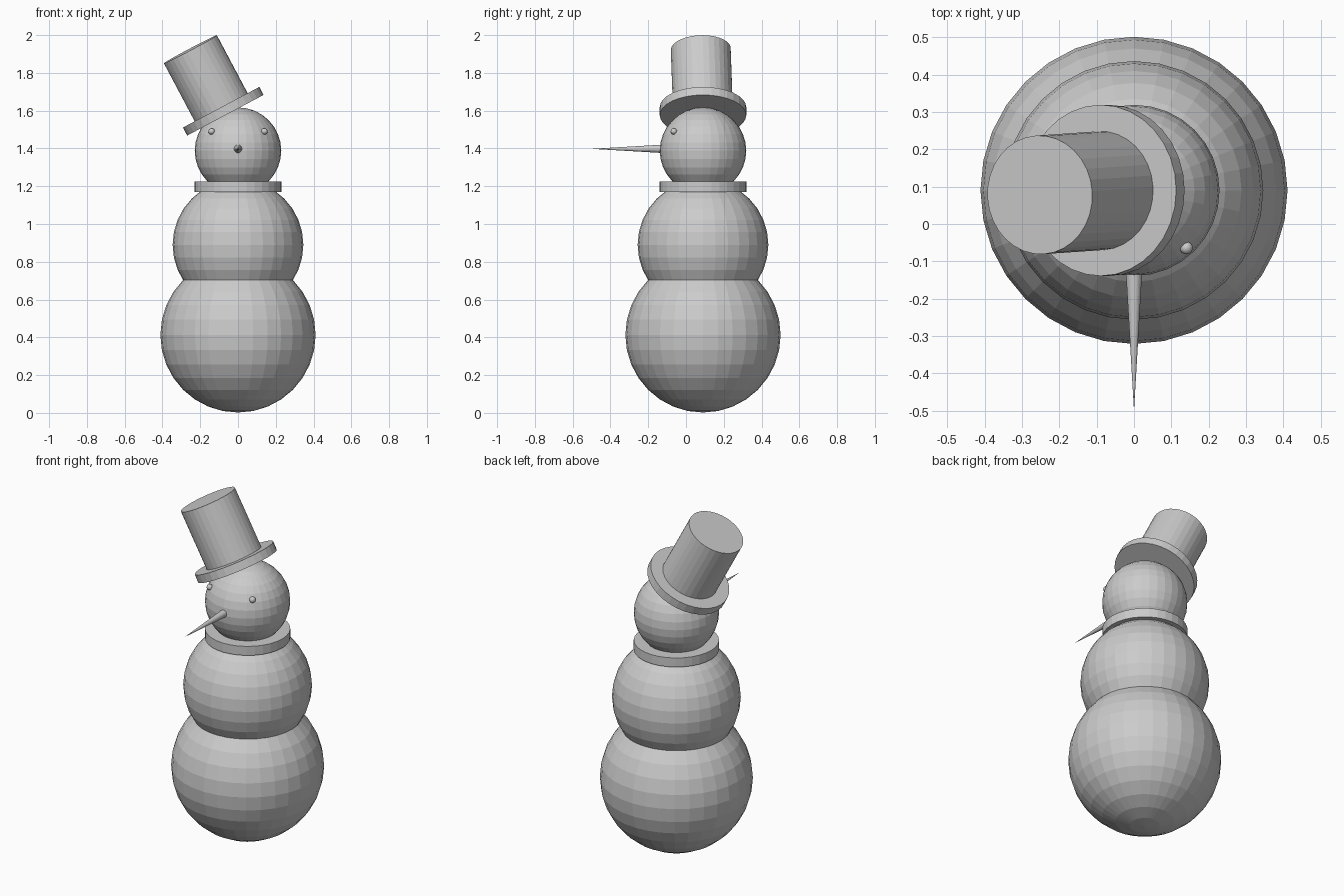
import bpy
from math import radians, sin, cos
from mathutils import Vector

cube = bpy.data.objects.get("Cube")
if cube:
    bpy.data.objects.remove(cube, do_unlink=True)

# One plain grey for the whole figure
GREY = (0.6, 0.6, 0.6, 1)
grey = bpy.data.materials.new("plain_grey")
grey.use_nodes = True
grey.diffuse_color = GREY
for node in grey.node_tree.nodes:
    if node.type == 'BSDF_PRINCIPLED':
        node.inputs["Base Color"].default_value = GREY

AXIS_Y = 0.09  # the body stands behind the origin, balancing the long nose


def finish(name):
    obj = bpy.context.object
    obj.name = obj.data.name = name
    obj.data.materials.append(grey)
    return obj


def ball(name, centre, radius, segments=32, rings=16):
    bpy.ops.mesh.primitive_uv_sphere_add(
        segments=segments, ring_count=rings, radius=radius, location=centre)
    return finish(name)


def rod(name, start, end, r_start, r_end):
    """Straight cylinder or cone between two points."""
    start, end = Vector(start), Vector(end)
    axis = end - start
    bpy.ops.mesh.primitive_cone_add(
        vertices=32, radius1=r_start, radius2=r_end, depth=axis.length,
        location=(start + end) / 2,
        rotation=axis.to_track_quat('Z', 'Y').to_euler())
    return finish(name)


# Three stacked snowballs
for name, z, radius in (("lower_body", 0.413, 0.411),
                        ("upper_body", 0.89, 0.346),
                        ("head", 1.388, 0.229)):
    ball(name, (0, AXIS_Y, z), radius)

# Flat collar-like scarf
rod("scarf", (0, AXIS_Y, 1.17), (0, AXIS_Y, 1.224), 0.229, 0.229)

# Eyes, half sunk in the head
for side, name in ((1, "left_eye"), (-1, "right_eye")):
    ball(name, (side * 0.14, -0.064, 1.49), 0.017)

# Long pointed nose
rod("nose", (0, -0.09, 1.398), (0, -0.5, 1.398), 0.024, 0)

# Top hat, tipped towards the right
tilt = radians(28)
up = Vector((-sin(tilt), 0, cos(tilt)))
brim_centre = Vector((-0.078, AXIS_Y, 1.597))
rod("hat_brim", brim_centre - up * 0.024, brim_centre + up * 0.024, 0.229, 0.229)
rod("hat_crown", brim_centre, (-0.252, 0.078, 1.925), 0.159, 0.159)
